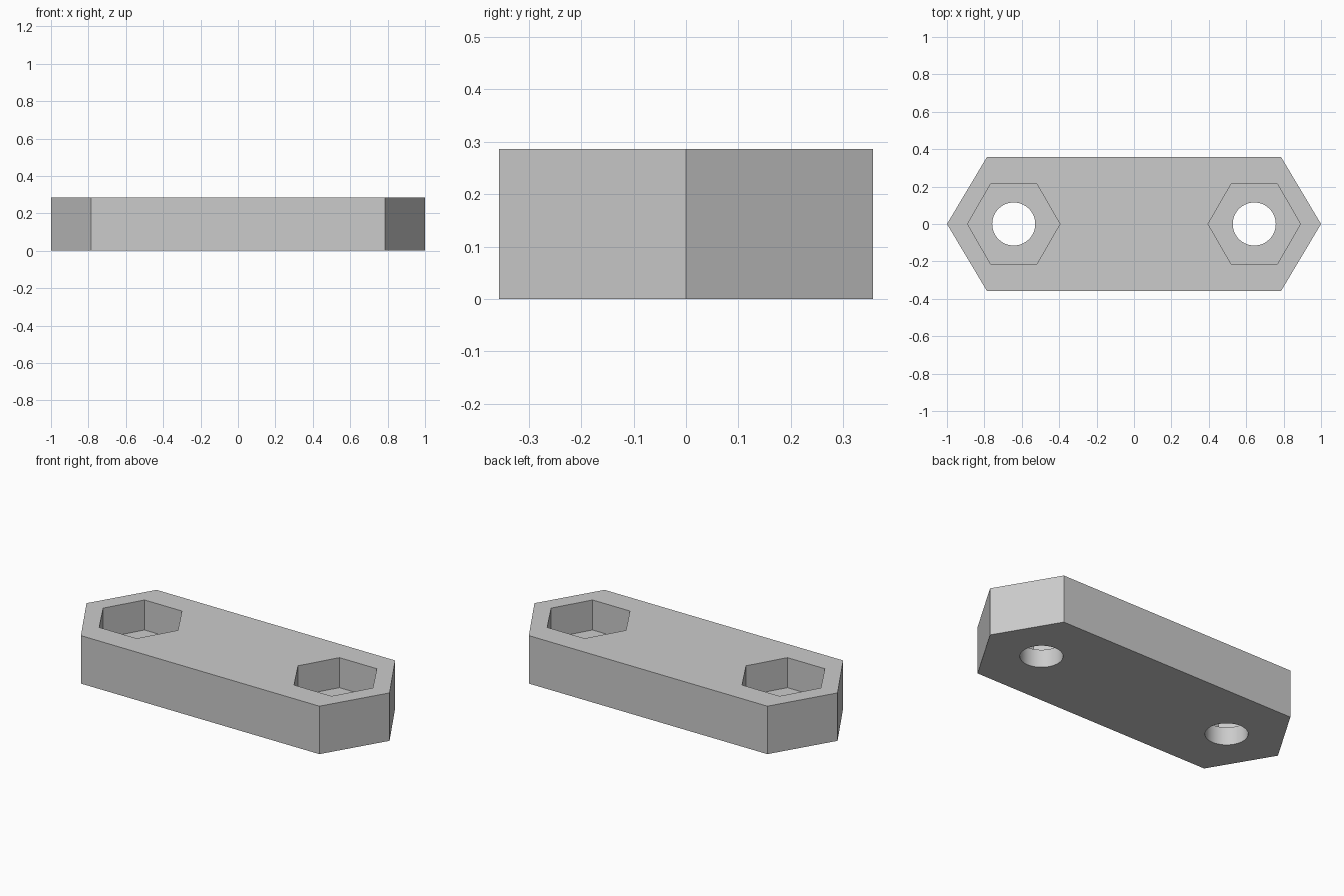
import bpy
import math

if "Cube" in bpy.data.objects:
    bpy.data.objects.remove(bpy.data.objects["Cube"], do_unlink=True)

HEIGHT, HALF_WIDTH, SHOULDER = 0.286, 0.357, 0.787
HOLE_X, HOLE_R = 0.643, 0.115
POCKET_R, POCKET_FLOOR = 0.247, 0.107

grey = bpy.data.materials.new("plain_grey")
grey.use_nodes = True
color = (0.6, 0.6, 0.6, 1)
grey.diffuse_color = color
grey.node_tree.nodes["Principled BSDF"].inputs["Base Color"].default_value = color


def prism(name, outline, z0, z1):
    """Extrude a counter-clockwise outline from z0 to z1."""
    n = len(outline)
    verts = [(x, y, z) for z in (z0, z1) for x, y in outline]
    faces = [tuple(reversed(range(n))), tuple(range(n, 2 * n))]
    faces += [(i, (i + 1) % n, (i + 1) % n + n, i + n) for i in range(n)]
    mesh = bpy.data.meshes.new(name)
    mesh.from_pydata(verts, [], faces)
    mesh.materials.append(grey)
    obj = bpy.data.objects.new(name, mesh)
    bpy.context.collection.objects.link(obj)
    return obj


def ring(cx, radius, sides):
    angles = [math.tau * i / sides for i in range(sides)]
    return [(cx + radius * math.cos(a), radius * math.sin(a)) for a in angles]


# Elongated bar with pointed ends
bar = prism("connector_bar", [
    (1, 0), (SHOULDER, HALF_WIDTH), (-SHOULDER, HALF_WIDTH),
    (-1, 0), (-SHOULDER, -HALF_WIDTH), (SHOULDER, -HALF_WIDTH)], 0, HEIGHT)

# Hexagonal nut pockets and round bolt holes at both ends
cutters = []
for side, cx in (("left", HOLE_X), ("right", -HOLE_X)):
    cutters.append(prism(side + "_nut_pocket", ring(cx, POCKET_R, 6), POCKET_FLOOR, HEIGHT + 0.1))
    cutters.append(prism(side + "_bolt_hole", ring(cx, HOLE_R, 64), -0.1, HEIGHT + 0.2))

bpy.ops.object.select_all(action="DESELECT")
bar.select_set(True)
bpy.context.view_layer.objects.active = bar
for cutter in cutters:
    cut = bar.modifiers.new(cutter.name, "BOOLEAN")
    cut.operation, cut.solver, cut.object = "DIFFERENCE", "EXACT", cutter
    bpy.ops.object.modifier_apply(modifier=cut.name)
    bpy.data.objects.remove(cutter, do_unlink=True)

bpy.ops.object.shade_smooth_by_angle(angle=math.radians(30))
